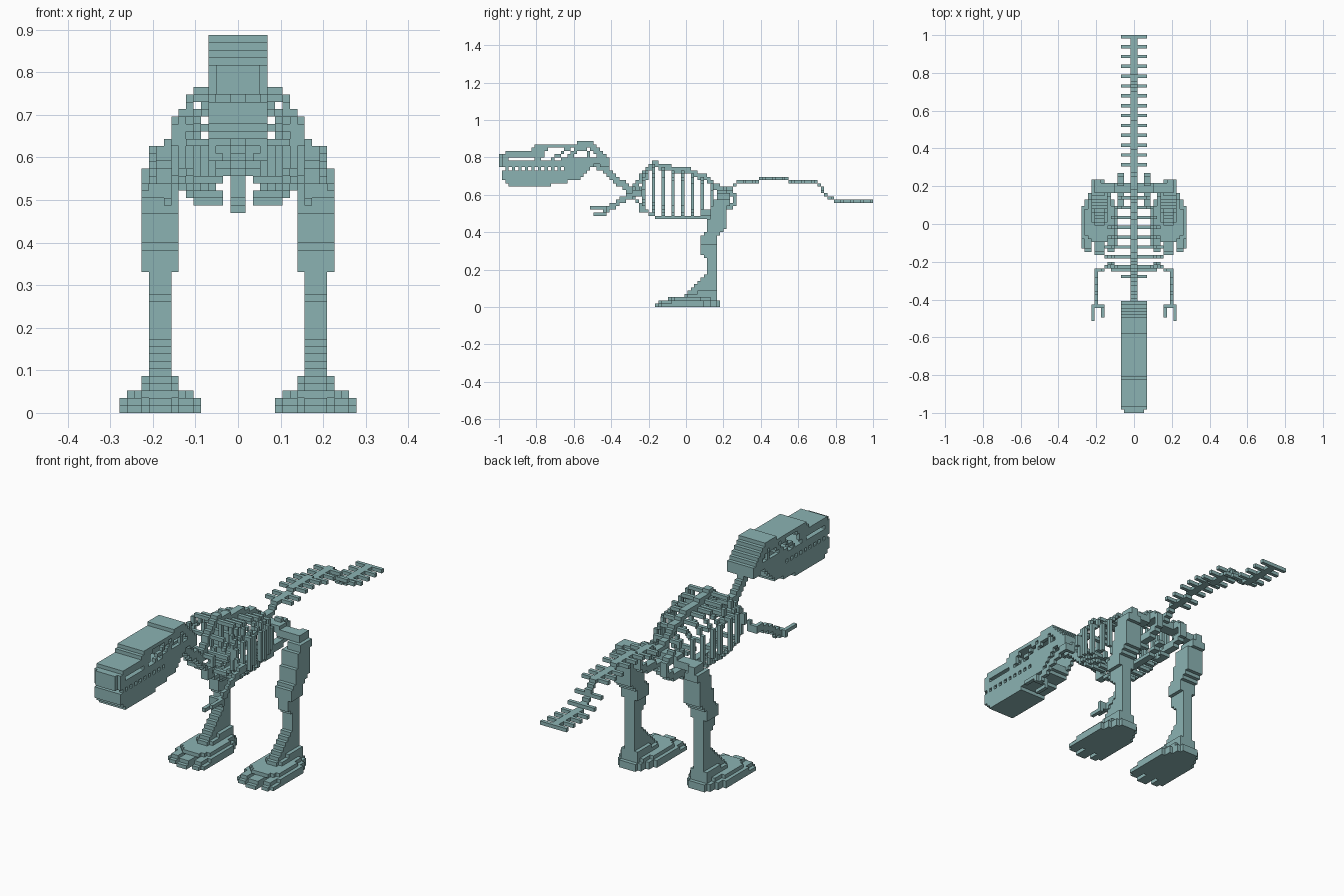
import bpy
import bmesh
import math
from mathutils import Vector

cube = bpy.data.objects.get("Cube")
if cube:
    bpy.data.objects.remove(cube, do_unlink=True)

V = 2 / 115            # edge of one small block
parts = {}             # part name -> blocks of the +x half (i sideways, j back, k up)

bone = bpy.data.materials.new("teal_bone")
bone.use_nodes = True
COLOUR = (0.26, 0.45, 0.45, 1)
bone.diffuse_color = COLOUR
bone.node_tree.nodes["Principled BSDF"].inputs["Base Color"].default_value = COLOUR


def box(part, i, j, k):
    """Fill a block range; each argument is (start, end)."""
    s = parts.setdefault(part, set())
    s.update((a, b, c) for a in range(*i) for b in range(*j) for c in range(*k))


def inside(x, y, pts):
    hit = False
    for (x0, y0), (x1, y1) in zip(pts, pts[1:] + pts[:1]):
        if (y0 > y) != (y1 > y) and x < x0 + (y - y0) * (x1 - x0) / (y1 - y0):
            hit = not hit
    return hit


def side(part, i, pts):
    """Extrude a side profile of (j, k) points across the range i."""
    js, ks = [p[0] for p in pts], [p[1] for p in pts]
    for b in range(int(min(js)), math.ceil(max(js))):
        for c in range(int(min(ks)), math.ceil(max(ks))):
            if inside(b + .5, c + .5, pts):
                box(part, i, (b, b + 1), (c, c + 1))


def plan(part, pts, k):
    """Extrude a plan outline of (i, j) points up the range k."""
    for a in range(0, 18):
        for b in range(45, 72):
            if inside(a + .5, b + .5, pts):
                box(part, (a, a + 1), (b, b + 1), k)


def path(part, pts, size=(1, 1, 1)):
    """Lay blocks along a polyline of (i, j, k) points."""
    for p, q in zip(pts, pts[1:]):
        p, q = Vector(p), Vector(q)
        n = max(1, math.ceil(max(abs(c) for c in q - p)))
        for t in range(n + 1):
            a, b, c = (math.floor(u + .5) for u in p.lerp(q, t / n))
            box(part, (a, a + size[0]), (b, b + size[1]), (c, c + size[2]))


def height(line, j):
    """Height of a (j, k) polyline at j."""
    for (j0, k0), (j1, k1) in zip(line, line[1:]):
        if j0 <= j <= j1:
            return k0 + (k1 - k0) * (j - j0) / (j1 - j0)
    return line[-1][1]


# Skull: snout, roof, brow, stepped back and open side struts
box("skull", (0, 3), (0, 2), (43, 47))
box("skull", (0, 4), (1, 3), (43, 47))
box("skull", (0, 4), (2, 11), (46, 48))
box("skull", (0, 3), (3, 9), (47, 48))
side("skull", (0, 4), [(10, 46), (10, 48), (12, 50), (24, 50), (24, 49), (13, 49), (12, 46)])
side("skull", (0, 4), [(23, 49), (25, 51), (29, 51), (34, 46), (34, 43), (31, 43),
                       (31, 46), (28, 49)])
box("skull", (3, 4), (1, 21), (43, 45))
box("skull", (0, 3), (2, 20), (44, 45))
box("skull", (3, 4), (19, 32), (44, 46))
path("skull", [(3, 16, 45), (3, 18, 46), (3, 22, 49)])
path("skull", [(3, 20, 45), (3, 26, 50)], (1, 2, 1))
path("skull", [(3, 11, 45), (3, 13, 49)], (1, 2, 1))
path("skull", [(3, 28, 45), (3, 25, 49)])
for j in range(2, 20, 2):
    box("teeth", (3, 4), (j, j + 1), (42, 43))

# Lower jaw: two walls, floor and chin
side("lower_jaw", (3, 4), [(1, 42), (1, 40), (3, 37), (14, 37), (24, 39), (27, 41), (30, 45),
                           (24, 45), (19, 42)])
side("lower_jaw", (0, 3), [(1, 42), (1, 40), (3, 37), (14, 37), (24, 39), (27, 41), (26, 42),
                           (14, 39), (4, 39), (3, 42)])

# Neck, backbone and tail share one line
path("neck", [(0, 28, 43), (0, 31, 42), (0, 35, 38), (0, 39, 35), (0, 41, 35)], (1, 2, 2))
back = [(40, 35), (45, 41), (47, 43), (50, 42), (58, 40.6), (63, 38.5), (68, 35), (70, 35)]
tail = [(70, 35), (73, 38), (79, 38), (81, 39), (87, 39), (90, 38), (97, 38), (100, 34),
        (103, 32), (114, 32)]
path("backbone", [(0, j, k) for j, k in back], (1, 1, 2))
box("backbone", (0, 1), (47, 48), (43, 45))
path("tail_spine", [(0, j, k) for j, k in tail])
for j in range(75, 115, 3):
    k = round(height(tail, j))
    box("tail_crossbars", (0, 4), (j, j + 1), (k, k + 1))

# Ribs: hoops open at the underside
belly = [(40, 35), (44, 31), (48, 28), (66, 28)]
for j, w in ((41, 4), (44, 8), (47, 9), (50, 9), (53, 8), (56, 8), (59, 7), (62, 6), (65, 5)):
    t, b = height(back, j), height(belly, j)
    h = t - b
    path("ribs", [(0, j, t), (w * .55, j, t - .03 * h), (w * .85, j, t - .25 * h),
                  (w - .6, j, t - .5 * h), (w - .8, j, b + .22 * h),
                  (w * .6, j, b + .4), (2, j, b)], (1, 1, 1))
path("breastbone", [(0, 40, 34), (0, 45, 29), (0, 48, 27), (0, 64, 27), (0, 68, 29)])
box("breastbone", (0, 1), (43, 45), (29, 32))

# Shoulders and arms with a two fingered hand
path("shoulder_bone", [(6, 45, 40), (8, 44, 37), (9, 43, 34)], (1, 1, 2))
box("shoulder_bone", (0, 7), (43, 44), (36, 37))
path("arm", [(9, 43, 34), (11, 43, 34), (11, 39, 33), (11, 33, 29)], (1, 1, 2))
box("arm", (9, 13), (32, 33), (29, 31))
box("arm", (9, 10), (29, 33), (28, 29))
box("arm", (12, 13), (28, 33), (30, 31))

# Pelvis, hip bars and the hooked lower pelvis
box("pelvis", (0, 6), (67, 70), (34, 36))
box("hip_bar", (5, 12), (67, 70), (33, 35))
path("lower_pelvis", [(3, 69, 35), (3, 72, 33), (3, 72, 31), (3, 69, 29), (3, 63, 28)],
     (2, 1, 2))

# Legs
side("thigh", (8, 13), [(62, 19), (62, 21), (64, 23), (65, 30), (66, 31), (70, 31), (70, 24),
                        (67, 21), (67, 19)])
box("thigh", (9, 13), (66, 71), (31, 33))
box("thigh", (10, 12), (67, 71), (33, 35))
side("shin", (9, 12), [(62, 19), (62, 17), (64, 15), (64, 10), (57, 3), (67, 3), (67, 19)])
box("shin", (8, 13), (58, 67), (3, 4))
box("shin", (8, 13), (61, 67), (4, 5))

# Foot: three toes at the front, narrow heel, layered upwards
foot = [(5, 51), (6, 49), (8, 49), (8.4, 53), (9, 48), (12, 48), (12.6, 53), (13, 49), (15, 49),
        (16, 51), (16, 62), (13, 68), (8, 68), (5, 62)]
plan("foot", foot, (0, 1))
plan("foot", [(10.5 + (i - 10.5) * (.97 if j > 52 else .9), j + (1 if j < 53 else 0))
              for i, j in foot], (1, 2))
plan("foot", [(6, 54), (9, 52), (12, 52), (15, 54), (15, 61), (13, 67), (8, 67), (6, 61)], (2, 3))

# Turn each part's blocks into a closed skin, dropping faces hidden between parts
solid = {c for s in parts.values() for c in s}
solid |= {(-1 - i, j, k) for i, j, k in solid}
PAIRED = {"shoulder_bone", "arm", "hip_bar", "lower_pelvis", "thigh", "shin", "foot"}
used = set()


def emit(name, blocks):
    bm = bmesh.new()
    corners = {}

    def vert(c):
        if c not in corners:
            corners[c] = bm.verts.new((c[0] * V, c[1] * V - 1, c[2] * V))
        return corners[c]

    for cell in blocks:
        for axis in range(3):
            u, v = (axis + 1) % 3, (axis + 2) % 3
            for step in (0, 1):
                near = list(cell)
                near[axis] += 2 * step - 1
                if tuple(near) in solid:
                    continue
                ring = []
                for du, dv in ((0, 0), (1, 0), (1, 1), (0, 1)):
                    c = list(cell)
                    c[axis] += step
                    c[u] += du
                    c[v] += dv
                    ring.append(vert(tuple(c)))
                bm.faces.new(ring if step else ring[::-1])
    mesh = bpy.data.meshes.new(name)
    bm.to_mesh(mesh)
    bm.free()
    mesh.materials.append(bone)
    bpy.context.collection.objects.link(bpy.data.objects.new(name, mesh))


for name, half in parts.items():
    half = half - used
    used |= half
    other = {(-1 - i, j, k) for i, j, k in half}
    if name in PAIRED:
        emit("left_" + name, half)
        emit("right_" + name, other)
    else:
        emit(name, half | other)
